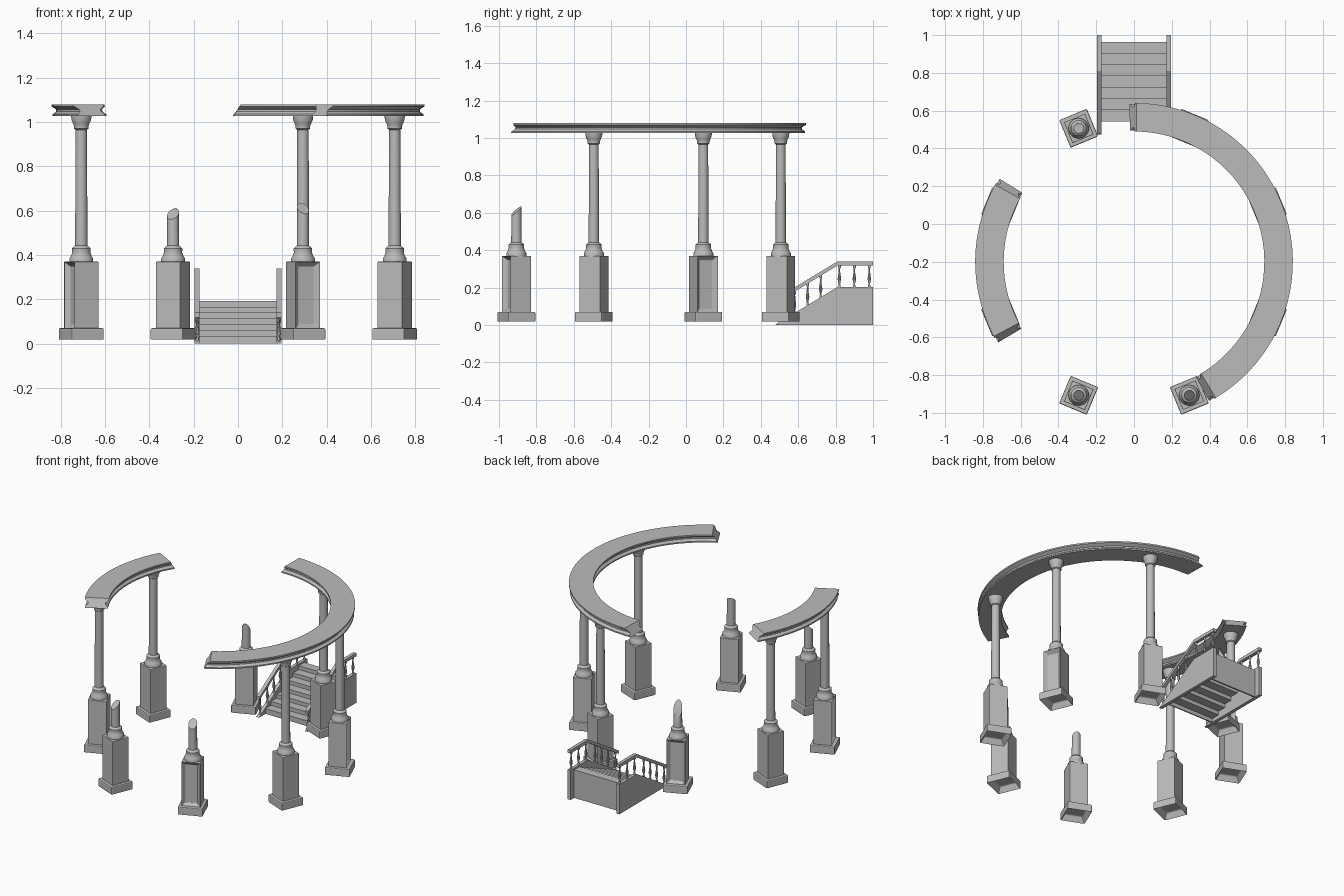
import bpy, bmesh
from math import sin, cos, pi, radians
from mathutils import Matrix, Vector

cube = bpy.data.objects.get("Cube")
if cube:
    bpy.data.objects.remove(cube, do_unlink=True)

stone = bpy.data.materials.new("grey_stone")
stone.use_nodes = True
GREY = (0.5, 0.5, 0.5, 1)
stone.diffuse_color = GREY
stone.node_tree.nodes["Principled BSDF"].inputs["Base Color"].default_value = GREY

CENTRE = Vector((0, -0.2, 0))
COLUMN_RADIUS = 0.765


def finish(bm, name, matrix=Matrix(), bevel=0, smooth=False):
    """Turn a bmesh into a named stone object."""
    bmesh.ops.recalc_face_normals(bm, faces=bm.faces)
    bm.transform(matrix)
    mesh = bpy.data.meshes.new(name)
    bm.to_mesh(mesh)
    bm.free()
    mesh.materials.append(stone)
    obj = bpy.data.objects.new(name, mesh)
    bpy.context.collection.objects.link(obj)
    if bevel:
        mod = obj.modifiers.new("soft_edges", 'BEVEL')
        mod.width, mod.segments = bevel, 2
    if smooth:
        bpy.ops.object.select_all(action='DESELECT')
        obj.select_set(True)
        bpy.context.view_layer.objects.active = obj
        bpy.ops.object.shade_smooth_by_angle(angle=radians(35))
    return obj


def block(name, side, z0, z1, matrix, bevel, inset_dir, inset=0, depth=0):
    """Square block, optionally with a recess in the face turned to inset_dir."""
    bm = bmesh.new()
    bmesh.ops.create_cube(bm, size=1)
    bmesh.ops.scale(bm, vec=(side, side, z1 - z0), verts=bm.verts)
    bmesh.ops.translate(bm, vec=(0, 0, (z0 + z1) / 2), verts=bm.verts)
    bm.normal_update()
    if inset:
        faces = [f for f in bm.faces if f.normal.dot(Vector(inset_dir)) > 0.9]
        bmesh.ops.inset_region(bm, faces=faces, thickness=inset, use_even_offset=True)
        bmesh.ops.translate(bm, vec=-depth * Vector(inset_dir),
                            verts=list({v for f in faces for v in f.verts}))
    return finish(bm, name, matrix, bevel)


def lathe(name, profile, matrix, sides=24, tilt=0):
    """Revolve (radius, z) points; tilt slopes the top like a fracture."""
    bm = bmesh.new()
    rings = []
    for n, (r, z) in enumerate(profile):
        slope = tilt if n == len(profile) - 1 else 0
        angles = [2 * pi * i / sides for i in range(sides)]
        rings.append([bm.verts.new((r * cos(a), r * sin(a), z - slope * r * cos(a)))
                      for a in angles])
    for low, high in zip(rings, rings[1:]):
        for i in range(sides):
            j = (i + 1) % sides
            bm.faces.new((low[i], low[j], high[j], high[i]))
    bm.faces.new(rings[0][::-1])
    bm.faces.new(rings[-1])
    return finish(bm, name, matrix, smooth=True)


def prism(name, points, x0, x1):
    """Extrude a (y, z) outline along x."""
    bm = bmesh.new()
    face = bm.faces.new([bm.verts.new((x0, y, z)) for y, z in points])
    out = bmesh.ops.extrude_face_region(bm, geom=[face])
    bmesh.ops.translate(bm, vec=(x1 - x0, 0, 0),
                        verts=[g for g in out["geom"] if isinstance(g, bmesh.types.BMVert)])
    return finish(bm, name)


# Entablature: concave-sided beam swept along an arc, with ragged ends
BEAM = [(0.69, 1.08), (0.841, 1.08), (0.841, 1.07), (0.82, 1.057), (0.82, 1.047),
        (0.836, 1.035), (0.836, 1.026), (0.695, 1.026), (0.695, 1.035),
        (0.71, 1.047), (0.71, 1.057), (0.69, 1.07)]


def beam(name, start, end):
    bm = bmesh.new()
    steps = int((end - start) / 4)
    rings = []
    for i in range(steps + 1):
        t = i / steps
        ring = []
        for r, z in BEAM:
            # Lower edge reaches further at the broken ends
            lean = (1.08 - z) * 50 if i in (0, steps) else 0
            a = radians(start + (end - start) * t + (lean if i else -lean))
            ring.append(bm.verts.new((r * cos(a), r * sin(a), z)))
        rings.append(ring)
    for a, b in zip(rings, rings[1:]):
        for i in range(len(BEAM)):
            j = (i + 1) % len(BEAM)
            bm.faces.new((a[i], a[j], b[j], b[i]))
    bm.faces.new(rings[0])
    bm.faces.new(rings[-1][::-1])
    finish(bm, name, Matrix.Translation(CENTRE), smooth=True)


beam("long_entablature", -59, 89)
beam("short_entablature", 151, 208)

# Columns: plinth, pedestal and shaft, with three shafts snapped off
FOOT = [(0.054, 0.368), (0.054, 0.385), (0.047, 0.395), (0.041, 0.412),
        (0.042, 0.42), (0.042, 0.43), (0.036, 0.436), (0.028, 0.442)]
HEAD = [(0.026, 0.965), (0.033, 0.97), (0.033, 0.98), (0.036, 0.99),
        (0.045, 1.01), (0.046, 1.027)]
BROKEN = {2: (0.56, 1.9), 5: (0.585, 0.9), 6: (0.61, 0.9)}

for k in range(8):
    angle = radians(22.5 + 45 * k)
    place = (Matrix.Translation(CENTRE) @ Matrix.Rotation(angle, 4, 'Z')
             @ Matrix.Translation((COLUMN_RADIUS, 0, 0)))
    block(f"plinth_{k}", 0.158, 0.015, 0.07, place, 0.006, (0, 0, -1), 0.022, 0.04)
    block(f"pedestal_{k}", 0.12, 0.065, 0.37, place, 0.003, (1, 0, 0),
          0 if k % 2 else 0.021, 0.025)
    if k in BROKEN:
        height, tilt = BROKEN[k]
        lathe(f"broken_column_{k}", FOOT + [(0.027, height)], place, tilt=tilt)
    else:
        lathe(f"column_{k}", FOOT + HEAD, place)

# Steps: a thin zigzag of treads between side walls
COUNT, RUN, RISE = 7, 0.06, 0.026
top = [(0.543, 0.0)]
for i in range(COUNT):
    z = 0.036 + RISE * i
    top += [(0.543 + RUN * i, z), (0.543 + RUN * (i + 1), z)]
under = [(y + 0.008, z - 0.01) for y, z in top[1:-1]]
prism("steps", top + [(top[-1][0], top[-1][1] - 0.01)] + under[::-1] + [(0.551, 0.0)],
      -0.175, 0.175)
prism("back_wall", [(0.953, 0), (0.963, 0), (0.963, 0.19), (0.953, 0.19)], -0.175, 0.175)

# Side walls, handrails and turned balusters
SLOPE_START, SLOPE_END, WALL_TOP = 0.475, 0.81, 0.203


def wall_height(y):
    return WALL_TOP * min(1, (y - SLOPE_START) / (SLOPE_END - SLOPE_START))


VASE = [(0.007, 0), (0.007, 0.1), (0.004, 0.16), (0.01, 0.38),
        (0.005, 0.65), (0.004, 0.82), (0.008, 0.88), (0.008, 1)]

for side, x in (("right", -0.184), ("left", 0.184)):
    x0, x1 = x - 0.0115, x + 0.0115
    prism(f"{side}_stair_wall", [(SLOPE_START, 0), (1, 0), (1, WALL_TOP),
                                 (SLOPE_END, WALL_TOP)], x0, x1)
    path = [(y, wall_height(y)) for y in (0.48, SLOPE_END, 1.0)]
    prism(f"{side}_handrail", [(y, z + 0.115) for y, z in path]
          + [(y, z + 0.137) for y, z in path[::-1]], x0, x1)
    for n, y in enumerate((0.5, 0.58, 0.65, 0.72, 0.82, 0.9, 0.98)):
        base = wall_height(y) - 0.005
        lathe(f"{side}_baluster_{n}", [(r, base + 0.125 * t) for r, t in VASE],
              Matrix.Translation((x, y, 0)), sides=10)
